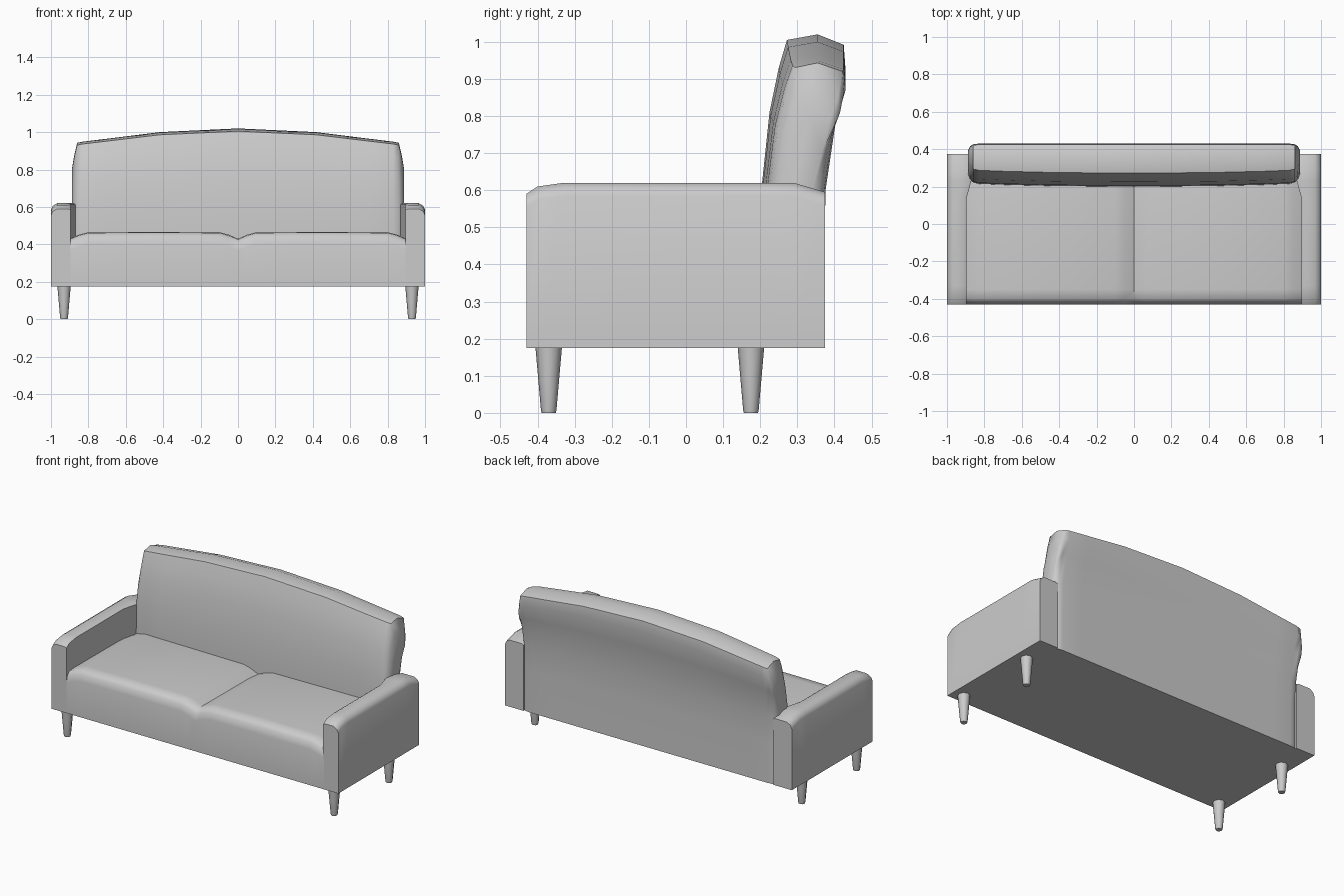
import bpy, bmesh, math

if "Cube" in bpy.data.objects:
    bpy.data.objects.remove(bpy.data.objects["Cube"])


def loft(name, rings, angle=45):
    """Skin a list of equal closed rings and cap both ends."""
    bm = bmesh.new()
    loops = [[bm.verts.new(p) for p in r] for r in rings]
    n = len(loops[0])
    for a, b in zip(loops, loops[1:]):
        for i in range(n):
            j = (i + 1) % n
            bm.faces.new((a[i], a[j], b[j], b[i]))
    bm.faces.new(loops[0])
    bm.faces.new(loops[-1])
    bmesh.ops.recalc_face_normals(bm, faces=bm.faces)
    me = bpy.data.meshes.new(name)
    bm.to_mesh(me)
    bm.free()
    ob = bpy.data.objects.new(name, me)
    bpy.context.collection.objects.link(ob)
    bpy.ops.object.select_all(action='DESELECT')
    ob.select_set(True)
    bpy.context.view_layer.objects.active = ob
    bpy.ops.object.shade_smooth_by_angle(angle=math.radians(angle))
    return ob


BOTTOM = 0.175

# Arms: rounded section swept front to back (y, top height, inner x)
arm_stations = [(-0.43, 0.59, 0.895), (-0.40, 0.61, 0.895), (-0.33, 0.62, 0.895),
                (0.14, 0.62, 0.895), (0.23, 0.62, 0.87), (0.29, 0.62, 0.87),
                (0.375, 0.595, 0.87)]
for side, s in (("left", -1), ("right", 1)):
    rings = []
    for y, top, inner in arm_stations:
        section = [(1, BOTTOM), (1, top - 0.035), (0.99, top - 0.014), (0.967, top),
                   (inner + 0.012, top), (inner, top - 0.006), (inner, BOTTOM)]
        rings.append([(s * x, y, z) for x, z in section])
    loft(side + "_arm", rings)

# Seat: two pillowed cushions flowing into the front panel (x, crown height)
half = [(0, 0.43), (0.05, 0.452), (0.1, 0.465), (0.45, 0.467), (0.8, 0.465),
        (0.85, 0.452), (0.9, 0.43)]
seat_stations = [(-x, h) for x, h in reversed(half[1:])] + half
rings = []
for x, h in seat_stations:
    section = [(-0.43, BOTTOM), (-0.43, h - 0.065), (-0.42, h - 0.025), (-0.40, h - 0.004),
               (-0.35, h), (0.1, h - 0.003), (0.25, h - 0.015), (0.25, BOTTOM)]
    rings.append([(x, y, z) for y, z in section])
loft("seat", rings)

# Backrest: leaning profile swept sideways under an arched top
front = [(0.20, BOTTOM), (0.20, 0.46), (0.205, 0.62), (0.225, 0.81), (0.25, 0.93),
         (0.272, 1.005)]
rear = [(0.355, 1.02), (0.425, 0.992), (0.43, 0.925), (0.402, 0.81), (0.376, 0.60),
        (0.373, 0.44), (0.373, BOTTOM)]


def back_ring(x, top, bow, squeeze=0.0):
    pts = []
    for i, (y, z) in enumerate(front + rear):
        if z > 0.6:
            z = 0.6 + (z - 0.6) * (top - 0.6) / 0.42
        if i < len(front):
            y += bow + squeeze
        elif i > len(front):
            y -= squeeze
        pts.append((x, y, z))
    return pts


back_half = [(0, 1.02, 0, 0), (0.42, 1.0, 0.003, 0), (0.7, 0.965, 0.01, 0),
             (0.83, 0.949, 0.015, 0), (0.86, 0.943, 0.018, 0.004),
             (0.877, 0.87, 0.02, 0.015), (0.887, 0.81, 0.025, 0.035)]
rings = [back_ring(-x, t, b, q) for x, t, b, q in reversed(back_half[1:])]
rings += [back_ring(*st) for st in back_half]
loft("backrest", rings, 55)

# Tapered legs
for end, cy in (("front", -0.37), ("back", 0.175)):
    for side, s in (("left", -1), ("right", 1)):
        rings = []
        for z, r in ((0, 0.019), (0.008, 0.021), (0.1, 0.029), (0.18, 0.036)):
            rings.append([(s * 0.93 + r * math.cos(k * math.pi / 4),
                           cy + r * math.sin(k * math.pi / 4), z) for k in range(8)])
        loft(end + "_" + side + "_leg", rings, 50)
